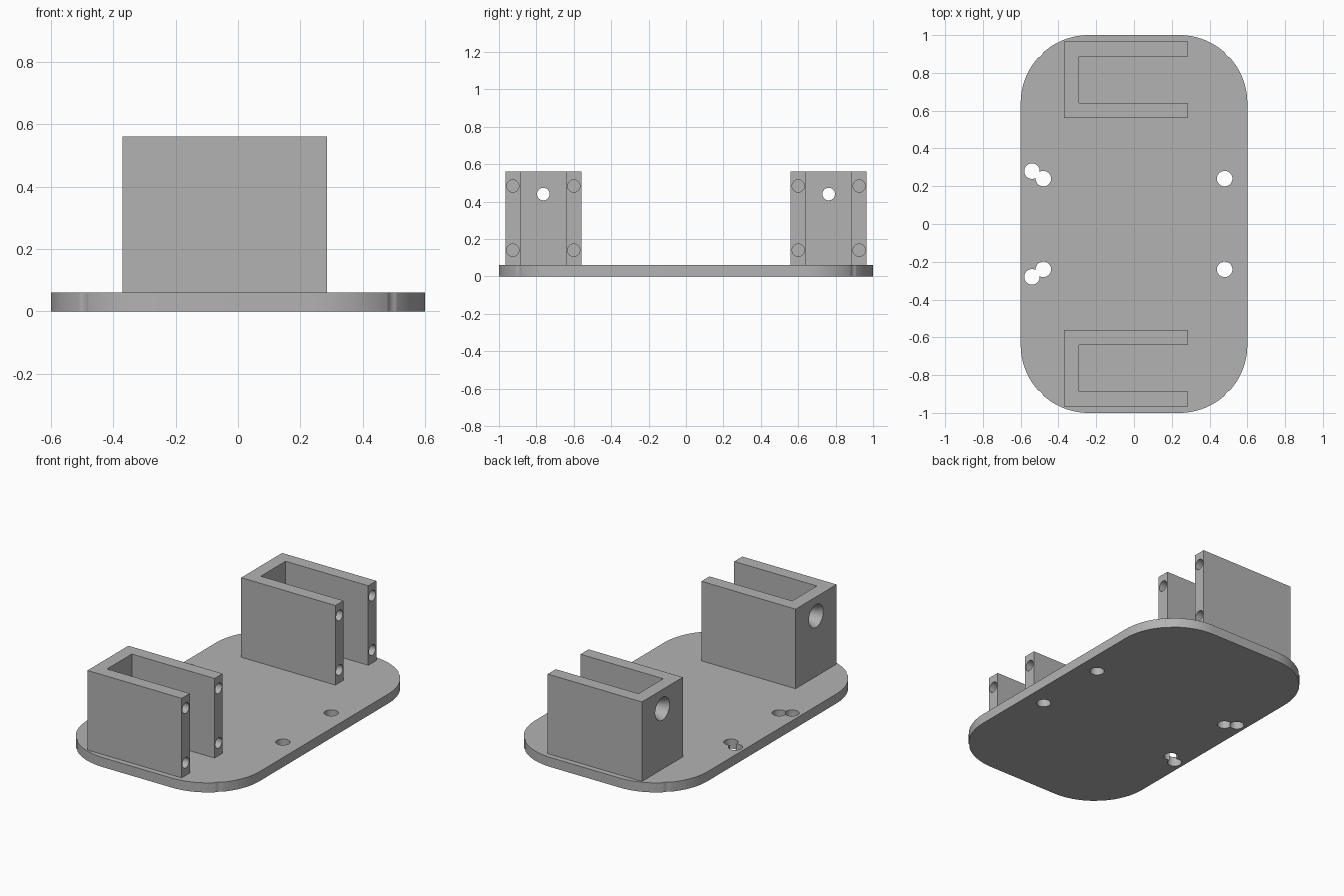
import bpy, bmesh, math
from mathutils import Vector

cube = bpy.data.objects.get("Cube")
if cube:
    bpy.data.objects.remove(cube, do_unlink=True)

grey = bpy.data.materials.new("plain grey")
grey.use_nodes = True
colour = (0.45, 0.45, 0.45, 1)
grey.diffuse_color = colour
grey.node_tree.nodes["Principled BSDF"].inputs["Base Color"].default_value = colour


def add_object(name, bm):
    bmesh.ops.recalc_face_normals(bm, faces=bm.faces)
    mesh = bpy.data.meshes.new(name)
    bm.to_mesh(mesh)
    bm.free()
    obj = bpy.data.objects.new(name, mesh)
    bpy.context.collection.objects.link(obj)
    mesh.materials.append(grey)
    return obj


def extrude_outline(name, outline, z0, z1):
    bm = bmesh.new()
    face = bm.faces.new([bm.verts.new((x, y, z0)) for x, y in outline])
    grown = bmesh.ops.extrude_face_region(bm, geom=[face])["geom"]
    verts = [g for g in grown if isinstance(g, bmesh.types.BMVert)]
    bmesh.ops.translate(bm, verts=verts, vec=(0, 0, z1 - z0))
    return add_object(name, bm)


def drill(obj, start, end, r0, r1=None):
    """Cut a straight or tapered round hole between two points."""
    start, end = Vector(start), Vector(end)
    axis = end - start
    bm = bmesh.new()
    bmesh.ops.create_cone(bm, cap_ends=True, segments=40, radius1=r0,
                          radius2=r0 if r1 is None else r1, depth=axis.length)
    turn = Vector((0, 0, 1)).rotation_difference(axis).to_matrix()
    bmesh.ops.rotate(bm, verts=bm.verts, matrix=turn)
    bmesh.ops.translate(bm, verts=bm.verts, vec=(start + end) / 2)
    cutter = add_object("hole_cutter", bm)
    cutter.hide_render = True
    mod = obj.modifiers.new("hole", 'BOOLEAN')
    mod.operation = 'DIFFERENCE'
    mod.solver = 'EXACT'
    mod.object = cutter
    bpy.context.view_layer.objects.active = obj
    bpy.ops.object.modifier_apply(modifier=mod.name)
    bpy.data.objects.remove(cutter, do_unlink=True)


def smooth(obj):
    bpy.ops.object.select_all(action='DESELECT')
    obj.select_set(True)
    bpy.context.view_layer.objects.active = obj
    bpy.ops.object.shade_smooth_by_angle(angle=math.radians(30))


# Base plate with large rounded corners
top = 0.06
radius = 0.36
outline = []
for quarter, (sx, sy) in enumerate([(1, 1), (-1, 1), (-1, -1), (1, -1)]):
    for step in range(25):
        a = math.pi / 2 * (quarter + step / 24)
        outline.append((sx * 0.24 + radius * math.cos(a),
                        sy * 0.64 + radius * math.sin(a)))
plate = extrude_outline("base_plate", outline, 0, top)

# Mounting holes and shallow corner nicks
for side in (1, -1):
    for x, y in [(0.48, 0.24), (-0.48, 0.24), (-0.54, 0.28),
                 (0.52, 0.92), (-0.52, 0.92)]:
        drill(plate, (x, side * y, -0.1), (x, side * y, 0.2), 0.041)
smooth(plate)

# Two U-shaped brackets, open towards +x
back, front, wall, height = -0.37, 0.285, 0.08, 0.56
near, far = 0.56, 0.966
for side, name in ((-1, "front_bracket"), (1, "rear_bracket")):
    profile = [(back, near), (front, near), (front, near + wall),
               (back + wall, near + wall), (back + wall, far - wall),
               (front, far - wall), (front, far), (back, far)]
    bracket = extrude_outline(name, [(x, side * y) for x, y in profile],
                              top, height)
    # Blind screw holes in the arm ends
    for y in (near + wall / 2, far - wall / 2):
        for z in (0.14, 0.483):
            drill(bracket, (front + 0.05, side * y, z),
                  (front - 0.2, side * y, z), 0.033)
    # Countersunk hole through the closing wall
    mid = side * (near + far) / 2
    drill(bracket, (back - 0.05, mid, 0.44), (back + 0.12, mid, 0.44), 0.033)
    drill(bracket, (back - 0.001, mid, 0.44),
          (back + wall + 0.001, mid, 0.44), 0.072, 0.033)
    smooth(bracket)
